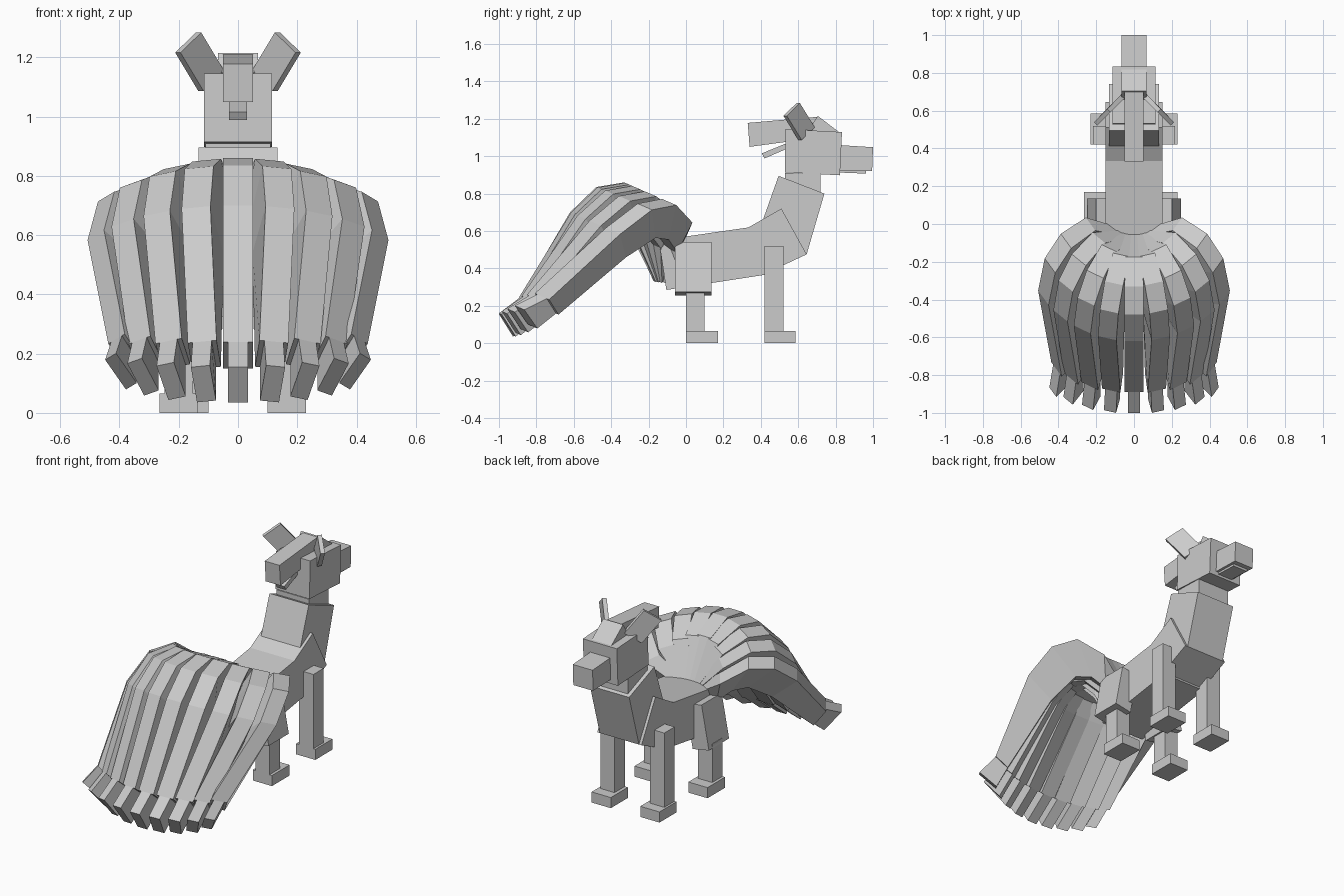
import bpy, bmesh, math
from mathutils import Vector, Matrix

if "Cube" in bpy.data.objects:
    bpy.data.objects.remove(bpy.data.objects["Cube"])

grey = bpy.data.materials.new("plain grey")
grey.diffuse_color = (0.6, 0.6, 0.6, 1)
grey.use_nodes = True
grey.node_tree.nodes["Principled BSDF"].inputs["Base Color"].default_value = grey.diffuse_color


def finish(name, bm):
    bmesh.ops.recalc_face_normals(bm, faces=bm.faces)
    me = bpy.data.meshes.new(name)
    bm.to_mesh(me)
    bm.free()
    me.materials.append(grey)
    ob = bpy.data.objects.new(name, me)
    bpy.context.collection.objects.link(ob)
    return ob


def prism(name, profile, half):
    """Side profile (y, z) extruded to both sides of x = 0."""
    bm = bmesh.new()
    a = [bm.verts.new((-half, y, z)) for y, z in profile]
    b = [bm.verts.new((half, y, z)) for y, z in profile]
    bm.faces.new(a)
    bm.faces.new(b)
    n = len(a)
    for i in range(n):
        j = (i + 1) % n
        bm.faces.new((a[i], a[j], b[j], b[i]))
    return finish(name, bm)


def box(name, lo, hi):
    ob = prism(name, [(lo[1], lo[2]), (hi[1], lo[2]), (hi[1], hi[2]), (lo[1], hi[2])],
               abs(hi[0] - lo[0]) / 2)
    ob.data.transform(Matrix.Translation(((lo[0] + hi[0]) / 2, 0, 0)))
    return ob


def sweep(name, rings):
    """Skin a list of four-point rings and cap both ends."""
    bm = bmesh.new()
    rows = [[bm.verts.new(p) for p in ring] for ring in rings]
    for r, s in zip(rows, rows[1:]):
        for i in range(4):
            j = (i + 1) % 4
            bm.faces.new((r[i], r[j], s[j], s[i]))
    bm.faces.new(rows[0])
    bm.faces.new(rows[-1])
    return finish(name, bm)


# Trunk, chest and neck
prism("body", [(-.105, .285), (.45, .37), (.41, .63), (-.145, .55)], .15)
prism("chest", [(.51, .72), (.645, .475), (.42, .37), (.30, .60)], .15)
prism("neck", [(.495, .895), (.74, .80), (.645, .475), (.39, .60)], .133)
prism("upper_neck", [(.53, .91), (.72, .905), (.72, .78), (.53, .80)], .11)

# Head
prism("head", [(.533, 1.145), (.834, 1.129), (.823, .898), (.528, .914)], .115)
prism("snout", [(.81, 1.06), (1.0, 1.048), (.995, .92), (.81, .925)], .067)
prism("jaw", [(.81, .93), (.965, .93), (.962, .907), (.81, .913)], .05)
prism("forehead", [(.66, 1.15), (.705, 1.215), (.83, 1.12), (.70, 1.09)], .067)
prism("head_crest", [(.33, 1.178), (.70, 1.21), (.71, 1.10), (.34, 1.05)], .05)
prism("crest_strand", [(.405, 1.015), (.42, .988), (.54, 1.04), (.54, 1.07)], .03)

for s, side in ((1, "right"), (-1, "left")):
    # Ears: thin plates tilted out and back
    root, up = Vector((.09, .645, 1.12)), Vector((.078, -.08, .13))
    w, t = Vector((.035, -.035, -.034)), Vector((.009, .009, 0))
    rings = [[c + w + t, c + w - t, c - w - t, c - w + t] for c in (root, root + up)]
    sweep(side + "_ear", [[(s * p.x, p.y, p.z) for p in r] for r in rings])

    # Front legs
    box(side + "_front_leg", (s * .12, .42, .06), (s * .217, .52, .52))
    box(side + "_front_foot", (s * .10, .42, 0), (s * .23, .585, .065))

    # Rear legs, thighs flaring outward
    cx = .165 if s > 0 else .20
    thigh = [(.09, .52), (.20, .54), (.25, .275), (.14, .255)]
    sweep(side + "_thigh", [[(s * x, y, z) for x, z in thigh] for y in (-.06, .135)])
    box(side + "_rear_leg", (s * (cx - .048), 0, .06), (s * (cx + .048), .10, .30))
    box(side + "_rear_foot", (s * (cx - .065), 0, 0), (s * (cx + .065), .17, .065))

# Tail fan: outer and inner edges of the middle tail (y, z) and the last tail (x, y, z)
MID_OUT = [(-.05, .55), (-.175, .79), (-.33, .86), (-.48, .835), (-.62, .70), (-.89, .24), (-1.0, .155)]
MID_IN = [(-.17, .33), (-.28, .55), (-.36, .64), (-.42, .63), (-.47, .54), (-.78, .15), (-.925, .035)]
END_OUT = [(.03, -.05, .52), (.23, 0, .66), (.31, -.06, .74), (.39, -.13, .76),
           (.48, -.39, .60), (.41, -.77, .25), (.43, -.89, .19)]
END_IN = [(.05, -.13, .33), (.15, -.08, .50), (.22, -.13, .57), (.28, -.20, .58),
          (.33, -.36, .475), (.36, -.72, .17), (.36, -.82, .09)]
# Ridge point between the crown and the long drop of the last tail
END_OUT[3] = (.445, -.22, .73)
END_OUT[2] = (.36, -.09, .755)
LAST = math.radians(58)


def blend(mid, end, a):
    f = math.sin(a) / math.sin(LAST)
    g = (1 - math.cos(a)) / (1 - math.cos(LAST))
    return Vector((end[0] * f, mid[0] + (end[1] - mid[0]) * g, mid[1] + (end[2] - mid[1]) * g))


for k in range(-4, 5):
    a = LAST * k / 4
    side = (blend(MID_OUT[4], END_OUT[4], a + .01) - blend(MID_OUT[4], END_OUT[4], a - .01)).normalized()
    outer = [blend(m, e, a) for m, e in zip(MID_OUT, END_OUT)]
    inner = [blend(m, e, a) for m, e in zip(MID_IN, END_IN)]

    def ring(i, h):
        o, n = outer[i], inner[i]
        return [o - side * h, o + side * h, n + side * h, n - side * h]

    sweep("tail_%d" % (k + 5), [ring(i, h) for i, h in enumerate((.03, .045, .05, .05, .05, .05))])
    sweep("tail_tip_%d" % (k + 5), [ring(5, .033), ring(6, .033)])
